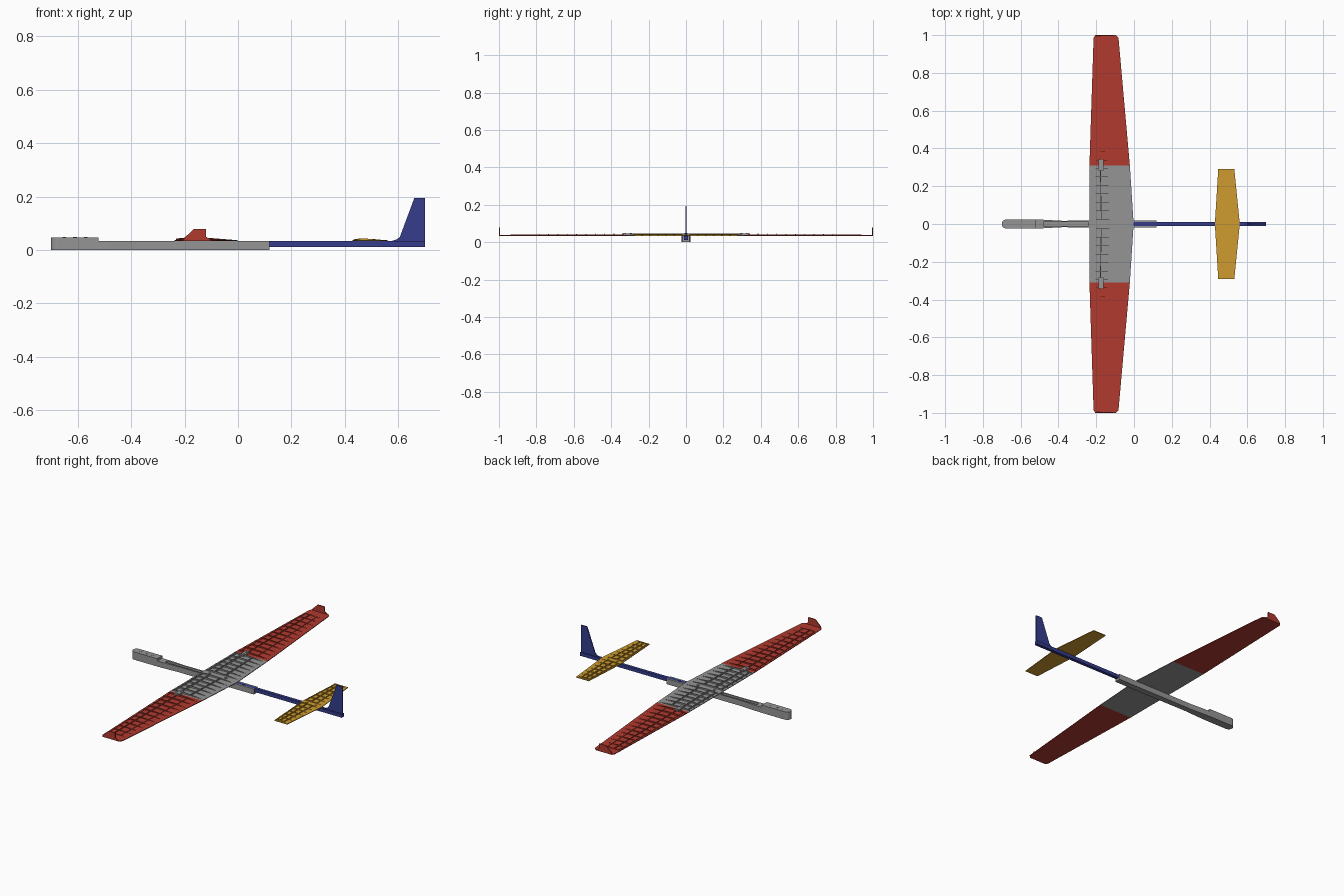
import bpy, bmesh, math

if "Cube" in bpy.data.objects:
    bpy.data.objects.remove(bpy.data.objects["Cube"])


def material(name, rgb):
    m = bpy.data.materials.new(name)
    m.diffuse_color = (*rgb, 1)
    m.use_nodes = True
    m.node_tree.nodes["Principled BSDF"].inputs["Base Color"].default_value = m.diffuse_color
    return m


GREY = material("grey", (0.30, 0.30, 0.30))
RED = material("red", (0.44, 0.042, 0.028))
YELLOW = material("yellow", (0.62, 0.33, 0.028))
BLUE = material("blue", (0.035, 0.046, 0.26))


def prism(bm, pts, lo, hi, axis="z"):
    """Extrude a 2D outline from lo to hi: axis z uses (x, y), axis y uses (x, z)."""
    def place(p, d):
        return (p[0], p[1], d) if axis == "z" else (p[0], d, p[1])
    a = [bm.verts.new(place(p, lo)) for p in pts]
    b = [bm.verts.new(place(p, hi)) for p in pts]
    n = len(pts)
    faces = [bm.faces.new(a), bm.faces.new(b)]
    faces += [bm.faces.new((a[i], a[(i + 1) % n], b[(i + 1) % n], b[i])) for i in range(n)]
    bmesh.ops.recalc_face_normals(bm, faces=faces)


def box(bm, x0, x1, y0, y1, z0, z1):
    prism(bm, [(x0, y0), (x1, y0), (x1, y1), (x0, y1)], z0, z1)


def finish(bm, name, mat):
    me = bpy.data.meshes.new(name)
    bm.to_mesh(me)
    bm.free()
    me.materials.append(mat)
    ob = bpy.data.objects.new(name, me)
    bpy.context.collection.objects.link(ob)
    return ob


def mirror_y(ob):
    ob.modifiers.new("mirror", 'MIRROR').use_axis = (False, True, False)


def lerp(a, b, t):
    return a + (b - a) * t


def ribbed_panel(name, mat, y0, y1, chord0, chord1, rib_ys, stringers, z0, z1, height, tip=0.0):
    """Flat skin with thin arched ribs and spanwise stringers on top, mirrored."""
    bm = bmesh.new()
    (l0, t0), (l1, t1) = chord0, chord1
    outline = [(l0, y0), (t0, y0)]
    if tip:
        outline += [(t1, y1 - tip), (t1 - tip, y1), (l1 + tip * 0.6, y1), (l1, y1 - tip)]
    else:
        outline += [(t1, y1), (l1, y1)]
    prism(bm, outline, z0, z1)

    def chord(y):
        t = (y - y0) / (y1 - y0)
        return lerp(l0, l1, t), lerp(t0, t1, t)

    # ribs follow a low arched section
    section = [(0.02, 0), (0.02, 0.55), (0.15, 0.9), (0.35, 1), (0.6, 0.75), (0.95, 0.1), (0.95, 0)]
    for y in rib_ys:
        l, t = chord(y)
        prism(bm, [(lerp(l, t, u), z1 - 0.001 + v * height(y)) for u, v in section],
              y - 0.002, y + 0.002, "y")
    # stringers run along constant chord fractions
    ends = (rib_ys[0], rib_ys[-1])
    for u, v in stringers:
        pts = [(lerp(*chord(y), u), y) for y in ends]
        w = 0.002
        h = height(ends[1]) * v
        prism(bm, [(pts[0][0] - w, pts[0][1]), (pts[0][0] + w, pts[0][1]),
                   (pts[1][0] + w, pts[1][1]), (pts[1][0] - w, pts[1][1])], z1 - 0.001, z1 + h)
    ob = finish(bm, name, mat)
    mirror_y(ob)
    return ob


# Wing: grey centre and red tapered outer panels
ribbed_panel("wing_centre", GREY, 0, 0.31, (-0.236, -0.002), (-0.236, -0.022),
             [0.025 + 0.045 * i for i in range(7)],
             [(0.08, 0.7), (0.27, 0.9), (0.58, 0.7)], 0.034, 0.038, lambda y: 0.010)
ribbed_panel("wing_outer", RED, 0.31, 1.0, (-0.236, -0.022), (-0.214, -0.082),
             [0.335 + 0.05 * i for i in range(13)],
             [(0.08, 0.7), (0.3, 1.0), (0.62, 0.7)], 0.034, 0.038,
             lambda y: lerp(0.010, 0.004, (y - 0.31) / 0.69), tip=0.015)

# Upright winglets at the wing tips
bm = bmesh.new()
prism(bm, [(-0.205, 0.035), (-0.20, 0.046), (-0.165, 0.079), (-0.12, 0.079),
           (-0.12, 0.05), (-0.097, 0.035)], 0.994, 1.0, "y")
mirror_y(finish(bm, "winglet", RED))

# Joint plates between wing panels
bm = bmesh.new()
box(bm, -0.187, -0.161, 0.283, 0.341, 0.037, 0.047)
mirror_y(finish(bm, "wing_joint", GREY))

# Tailplane
ribbed_panel("tailplane", YELLOW, 0, 0.29, (0.428, 0.56), (0.446, 0.531),
             [0.02 + 0.043 * i for i in range(7)],
             [(0.08, 0.6), (0.35, 0.9), (0.65, 0.6)], 0.033, 0.037, lambda y: 0.007)

# Fuselage: floor and two side walls forming an open channel
half = [(-0.53, 0.024), (-0.48, 0.0225), (-0.38, 0.017), (-0.24, 0.018), (0.118, 0.018)]
nose = [(-0.676 - 0.024 * math.sin(a), 0.024 * math.cos(a))
        for a in [math.pi * i / 10 for i in range(11)]]
bm = bmesh.new()
prism(bm, [(x, -y) for x, y in half] + [(x, y) for x, y in reversed(half)] + nose, 0, 0.012)
finish(bm, "fuselage_floor", GREY)
bm = bmesh.new()
prism(bm, half + [(x, 0.0095) for x, y in reversed(half)], 0.011, 0.033)
mirror_y(finish(bm, "fuselage_wall", GREY))
bm = bmesh.new()
prism(bm, [(-0.522, -0.024), (-0.522, 0.024)] + nose, 0.011, 0.047)
finish(bm, "nose_block", GREY)

# Wing mount and front tray cover inside the channel
bm = bmesh.new()
box(bm, -0.53, -0.48, -0.012, 0.012, 0.011, 0.033)
box(bm, -0.24, -0.01, -0.012, 0.012, 0.011, 0.036)
finish(bm, "wing_mount", GREY)

# Tail boom and fin
bm = bmesh.new()
box(bm, -0.02, 0.70, -0.0095, 0.0095, 0.012, 0.033)
finish(bm, "tail_boom", BLUE)
bm = bmesh.new()
prism(bm, [(0.56, 0.03), (0.70, 0.03), (0.70, 0.195), (0.66, 0.195),
           (0.606, 0.05), (0.595, 0.04), (0.575, 0.034)], -0.003, 0.003, "y")
finish(bm, "fin", BLUE)

# Screw heads along the centre line and on the wing joints
def screws(name, mat, places, z):
    bm = bmesh.new()
    for x, y in places:
        ring = [(x + 0.007 * math.cos(math.tau * i / 12), y + 0.007 * math.sin(math.tau * i / 12))
                for i in range(12)]
        prism(bm, ring, z - 0.003, z + 0.0015)
    finish(bm, name, mat)


screws("nose_screws", GREY, [(-0.65, 0), (-0.61, 0), (-0.57, 0)], 0.047)
screws("wing_screws", GREY, [(-0.19, 0), (-0.08, 0)], 0.040)
screws("joint_screws", GREY, [(-0.174, s * y) for s in (-1, 1) for y in (0.296, 0.328)], 0.047)
screws("boom_screws", BLUE, [(0.04, 0), (0.09, 0)], 0.033)
screws("tail_screws", YELLOW, [(0.46, 0), (0.52, 0)], 0.038)
